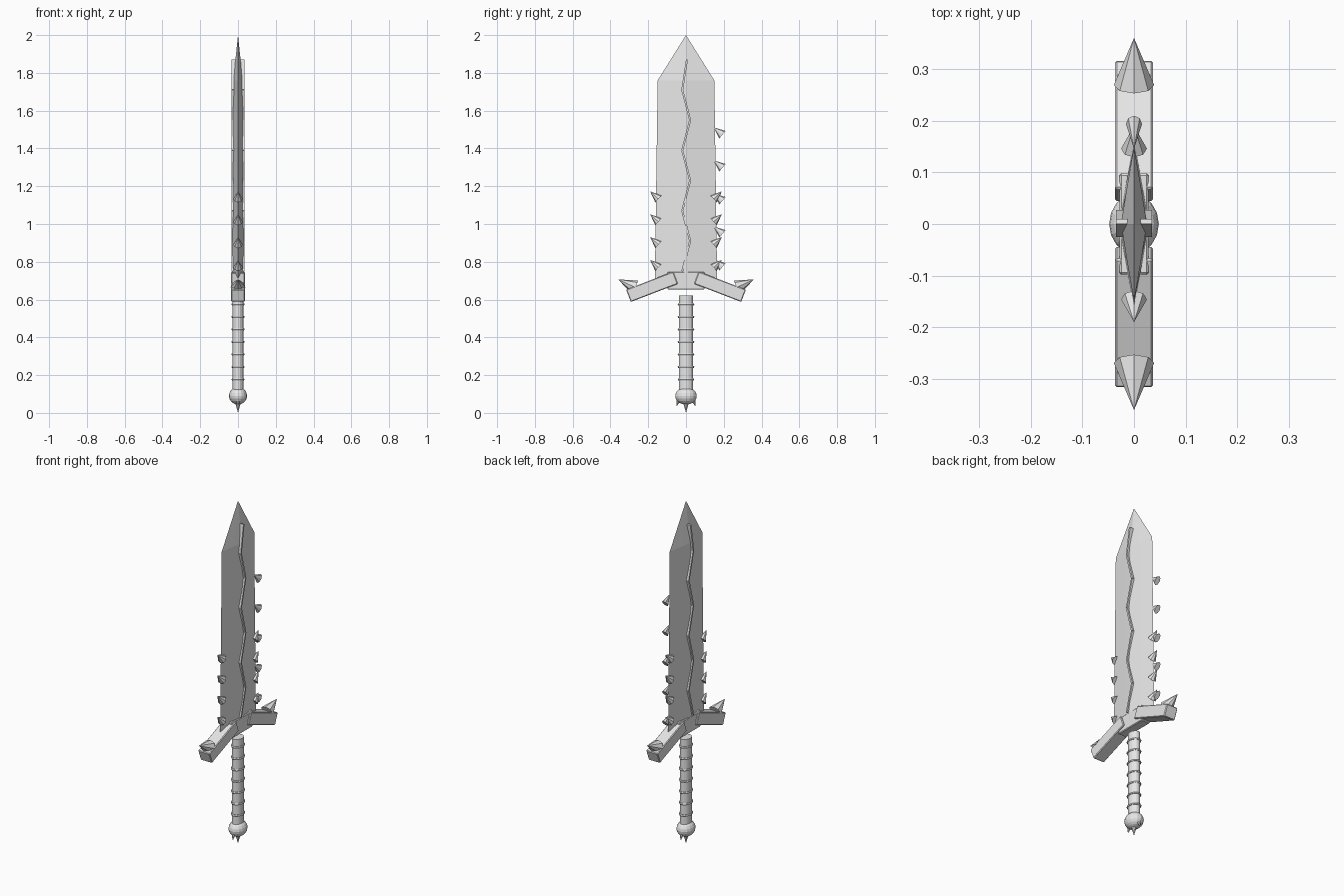
import bpy, bmesh, math
from mathutils import Vector, Matrix

if "Cube" in bpy.data.objects:
    bpy.data.objects.remove(bpy.data.objects["Cube"])

grey = bpy.data.materials.new("steel grey")
grey.diffuse_color = (0.8, 0.8, 0.8, 1)
grey.use_nodes = True
grey.node_tree.nodes["Principled BSDF"].inputs["Base Color"].default_value = grey.diffuse_color


def finish(name, bm, smooth=False):
    bmesh.ops.recalc_face_normals(bm, faces=bm.faces)
    me = bpy.data.meshes.new(name)
    bm.to_mesh(me)
    bm.free()
    me.materials.append(grey)
    for p in me.polygons:
        p.use_smooth = smooth
    ob = bpy.data.objects.new(name, me)
    bpy.context.collection.objects.link(ob)
    return ob


def box(name, center, size, tilt=0, bevel=0):
    """Box tilted about the x axis."""
    bm = bmesh.new()
    bmesh.ops.create_cube(bm, size=1, matrix=Matrix.Translation(center)
                          @ Matrix.Rotation(tilt, 4, 'X') @ Matrix.Diagonal((*size, 1)))
    if bevel:
        bmesh.ops.bevel(bm, geom=bm.edges[:], offset=bevel, segments=1, affect='EDGES')
    return finish(name, bm)


def spike(name, base, tip, radius, squash=1.0, sides=8):
    """Cone from base centre to tip in the yz plane, optionally narrowed along x."""
    base, tip = Vector((0, *base)), Vector((0, *tip))
    d = tip - base
    bm = bmesh.new()
    bmesh.ops.create_cone(bm, cap_ends=True, segments=sides, radius1=radius, radius2=0,
                          depth=d.length)
    rot = Matrix.Rotation(math.atan2(-d.y, d.z), 4, 'X')
    bm.transform(Matrix.Translation((base + tip) / 2) @ rot @ Matrix.Diagonal((squash, 1, 1, 1)))
    return finish(name, bm)


# Blade: hollow-ground diamond section, closing to a point
bm = bmesh.new()
rings = []
for z, w, t in ((0.70, 0.165, 0.029), (1.76, 0.15, 0.025)):
    half = [(0, w), (t * 0.62, w * 0.4), (t, 0), (t * 0.62, -w * 0.4)]
    pts = half + [(-x, -y) for x, y in half]
    rings.append([bm.verts.new((x, y, z)) for x, y in pts])
tip = bm.verts.new((0, 0, 2.0))
for i in range(8):
    j = (i + 1) % 8
    bm.faces.new((rings[0][i], rings[0][j], rings[1][j], rings[1][i]))
    bm.faces.new((rings[1][i], rings[1][j], tip))
bm.faces.new(rings[0])
finish("blade", bm)

# Zigzag rib running up the middle of the blade
nodes = [(0.008 + (0.014 if i % 2 == 0 else -0.028), 1.87 - 0.16 * i) for i in range(8)]
nodes[0] = (0.005, 1.87)
for i, (a, b) in enumerate(zip(nodes, nodes[1:])):
    dy, dz = a[0] - b[0], a[1] - b[1]
    box(f"blade_rib_{i}", (0, (a[0] + b[0]) / 2, (a[1] + b[1]) / 2),
        (0.07, 0.010, math.hypot(dy, dz)), math.atan2(-dy, dz))

# Barbs on both edges, pointing up and out
for i in range(4):
    z = 0.81 + 0.121 * i
    for s in (-1, 1):
        spike(f"edge_barb_{i}", (s * 0.146, z - 0.04), (s * 0.19, z), 0.025)

# Inverted teeth along one edge only
for i in range(5):
    z = 0.81 + 0.175 * i
    spike(f"edge_tooth_{i}", (0.193, z - 0.037), (0.146, z + 0.002), 0.026, 0.6)

# Crossguard: centre block, drooping arms and end spikes
box("guard_block", (0, 0, 0.70), (0.057, 0.196, 0.094), bevel=0.004)
for s in (-1, 1):
    box("guard_arm", (0, s * 0.18, 0.668), (0.074, 0.267, 0.07), -s * math.radians(21), 0.004)
    spike("guard_spike", (s * 0.269, 0.665), (s * 0.36, 0.707), 0.039)

# Oval grip with wrapping rings
bm = bmesh.new()
bmesh.ops.create_cone(bm, cap_ends=True, segments=16, radius1=1, radius2=1, depth=0.51,
                      matrix=Matrix.Translation((0, 0, 0.367)) @ Matrix.Diagonal((0.029, 0.038, 1, 1)))
finish("grip", bm)
for i in range(7):
    bpy.ops.mesh.primitive_torus_add(major_segments=20, minor_segments=6, major_radius=0.035,
                                     minor_radius=0.006, location=(0, 0, 0.177 + 0.0663 * i))
    ring = bpy.context.object
    ring.name = f"grip_ring_{i}"
    ring.scale = (0.85, 1.08, 1)
    ring.data.materials.append(grey)

# Pommel and its three small spikes
bm = bmesh.new()
bmesh.ops.create_uvsphere(bm, u_segments=16, v_segments=10, radius=1,
                          matrix=Matrix.Translation((0, 0, 0.09)) @ Matrix.Diagonal((0.048, 0.057, 0.046, 1)))
finish("pommel", bm)
spike("pommel_spike_centre", (0, 0.06), (0, 0.0), 0.017)
for s in (-1, 1):
    spike("pommel_spike_side", (s * 0.036, 0.075), (s * 0.05, 0.035), 0.015)
